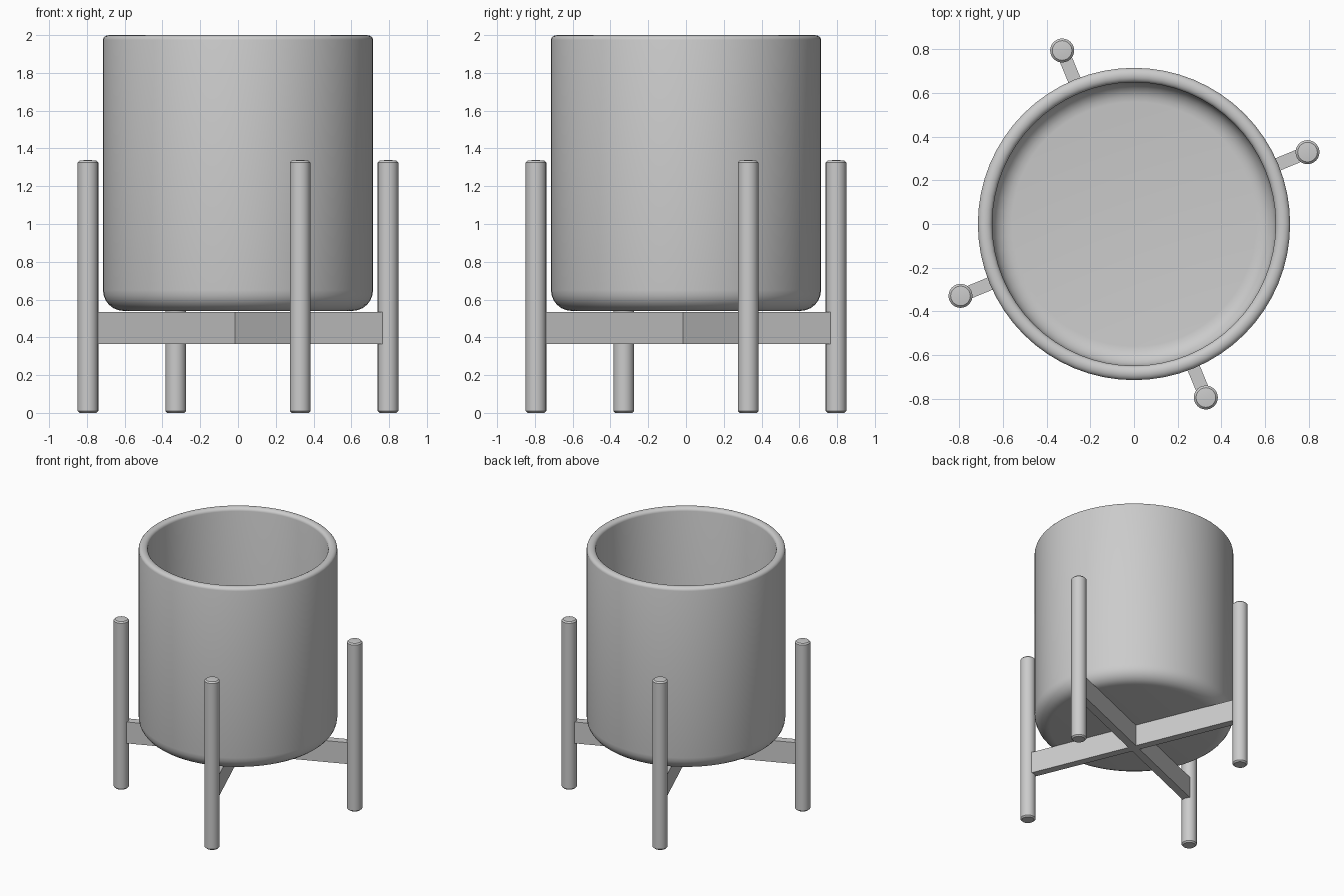
import bpy, bmesh, math
from mathutils import Matrix

cube = bpy.data.objects.get("Cube")
if cube:
    bpy.data.objects.remove(cube, do_unlink=True)

# Single plain grey
grey = bpy.data.materials.new("plain grey")
grey.use_nodes = True
grey.diffuse_color = (0.6, 0.6, 0.6, 1)
grey.node_tree.nodes["Principled BSDF"].inputs["Base Color"].default_value = (0.6, 0.6, 0.6, 1)

TURN = math.radians(22.5)
LEG_RING = 0.86


def finish(name, bm, angle=35):
    bmesh.ops.recalc_face_normals(bm, faces=bm.faces)
    mesh = bpy.data.meshes.new(name)
    bm.to_mesh(mesh)
    bm.free()
    mesh.materials.append(grey)
    obj = bpy.data.objects.new(name, mesh)
    bpy.context.collection.objects.link(obj)
    bpy.ops.object.select_all(action="DESELECT")
    obj.select_set(True)
    bpy.context.view_layer.objects.active = obj
    bpy.ops.object.shade_smooth_by_angle(angle=math.radians(angle))
    return obj


def lathe(name, profile, steps):
    """Revolve (radius, height) points around z; ends lie on the axis."""
    bm = bmesh.new()
    verts = [bm.verts.new((r, 0, z)) for r, z in profile]
    edges = [bm.edges.new(pair) for pair in zip(verts, verts[1:])]
    bmesh.ops.spin(bm, geom=verts + edges, cent=(0, 0, 0), axis=(0, 0, 1),
                   angle=math.tau, steps=steps, use_duplicate=False)
    bmesh.ops.remove_doubles(bm, verts=bm.verts, dist=0.0005)
    return finish(name, bm)


def arc(cx, cz, rx, rz, start, end, n=6):
    angles = [math.radians(start + (end - start) * i / n) for i in range(n + 1)]
    return [(cx + rx * math.cos(a), cz + rz * math.sin(a)) for a in angles]


# Pot: rounded base, thick wall, soft rim and hollow inside
pot_profile = ([(0, 0.54)]
               + arc(0.605, 0.65, 0.11, 0.11, -90, 0)
               + arc(0.682, 1.975, 0.033, 0.025, 0, 180, 8)
               + arc(0.56, 0.70, 0.09, 0.09, 0, -90)
               + [(0, 0.61)])
lathe("pot", pot_profile, 64)

# Legs: four round posts with slightly eased ends
leg_profile = [(0, 0), (0.045, 0), (0.055, 0.01), (0.055, 1.325), (0.045, 1.335), (0, 1.34)]
for i, side in enumerate(("left", "back", "right", "front")):
    a = TURN + i * math.pi / 2
    leg = lathe(side + "_leg", leg_profile, 24)
    leg.location = (LEG_RING * math.cos(a), LEG_RING * math.sin(a), 0)

# Crossed bars carrying the pot
for i, name in enumerate(("side_cross_bar", "front_cross_bar")):
    bm = bmesh.new()
    bmesh.ops.create_cube(bm, size=1, matrix=Matrix.Diagonal((1.63, 0.06, 0.17, 1)))
    bar = finish(name, bm)
    bar.location.z = 0.45
    bar.rotation_euler.z = TURN + i * math.pi / 2
